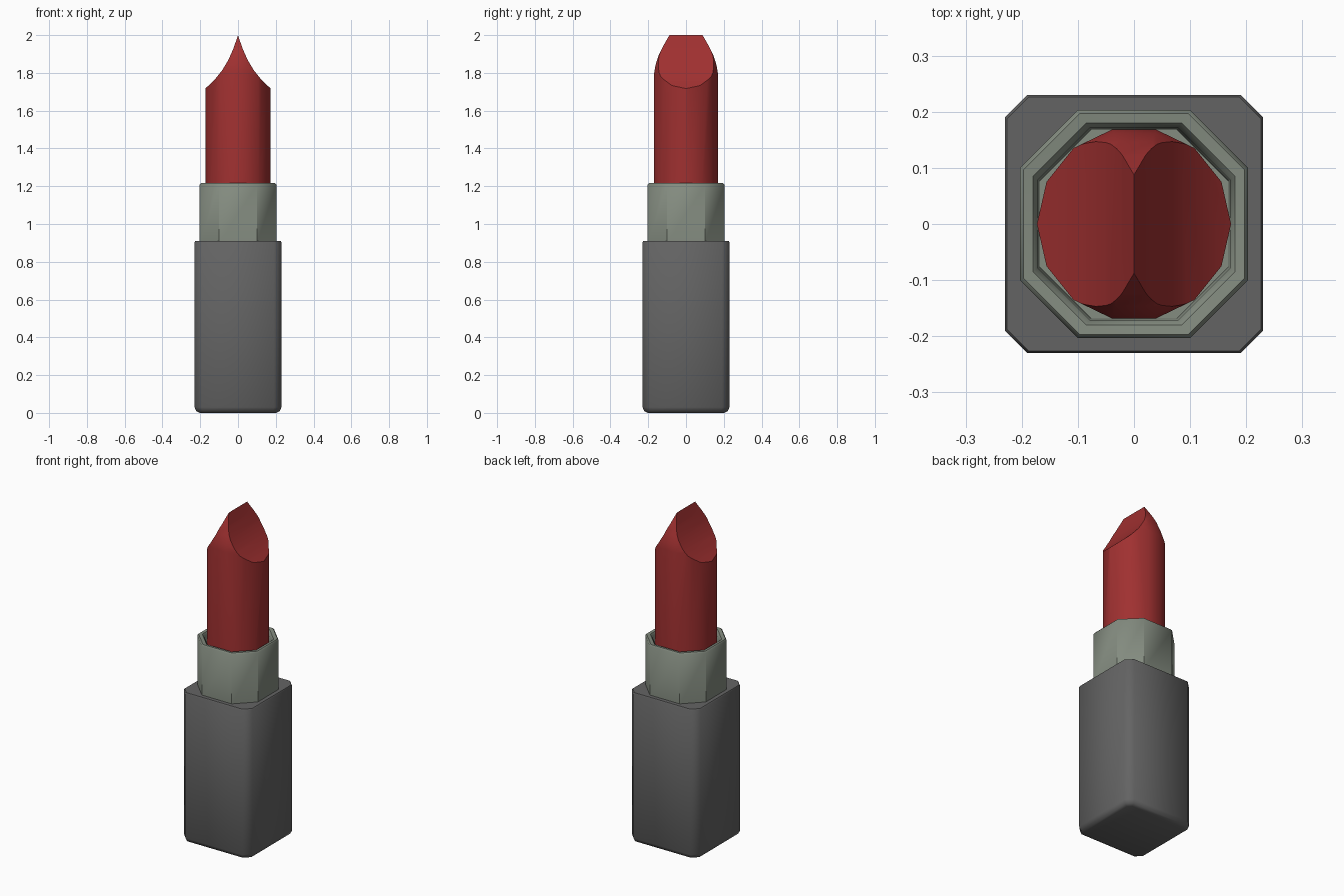
import bpy
import bmesh
import math

if "Cube" in bpy.data.objects:
    bpy.data.objects.remove(bpy.data.objects["Cube"])


def material(name, rgb):
    m = bpy.data.materials.new(name)
    m.diffuse_color = (*rgb, 1)
    m.use_nodes = True
    m.node_tree.nodes["Principled BSDF"].inputs["Base Color"].default_value = m.diffuse_color
    return m


def chamfered_square(half, flat, z):
    """Eight points: a square of the given half width with cut corners."""
    pts = [(half, -flat), (half, flat), (flat, half), (-flat, half),
           (-half, flat), (-half, -flat), (-flat, -half), (flat, -half)]
    return [(x, y, z) for x, y in pts]


def circle(radius, z, sides=14):
    return [(radius * math.cos(2 * math.pi * i / sides),
             radius * math.sin(2 * math.pi * i / sides), z) for i in range(sides)]


def loft(name, rings, mat):
    """Skin a stack of matching rings and cap both ends."""
    bm = bmesh.new()
    loops = [[bm.verts.new(p) for p in ring] for ring in rings]
    for a, b in zip(loops, loops[1:]):
        for i in range(len(a)):
            j = (i + 1) % len(a)
            bm.faces.new((a[i], a[j], b[j], b[i]))
    bm.faces.new(loops[0][::-1])
    bm.faces.new(loops[-1])
    bmesh.ops.recalc_face_normals(bm, faces=bm.faces)
    mesh = bpy.data.meshes.new(name)
    bm.to_mesh(mesh)
    bm.free()
    mesh.materials.append(mat)
    obj = bpy.data.objects.new(name, mesh)
    bpy.context.collection.objects.link(obj)
    return obj


def smooth(obj, degrees):
    bpy.ops.object.select_all(action='DESELECT')
    obj.select_set(True)
    bpy.context.view_layer.objects.active = obj
    bpy.ops.object.shade_smooth_by_angle(angle=math.radians(degrees))


red = material("lipstick red", (0.35, 0.03, 0.03))
grey = material("dark grey", (0.127, 0.127, 0.127))
silver = material("greenish silver", (0.23, 0.262, 0.216))

# Square base with cut corners and a softened bottom edge
base = loft("base", [chamfered_square(0.202, 0.180, 0.0),
                     chamfered_square(0.220, 0.187, 0.008),
                     chamfered_square(0.230, 0.190, 0.03),
                     chamfered_square(0.230, 0.190, 0.904),
                     chamfered_square(0.226, 0.188, 0.911)], grey)
smooth(base, 50)

# Eight-sided sleeve, open at the top with a sloping rim
sleeve = loft("sleeve", [chamfered_square(0.203, 0.100, 0.90),
                         chamfered_square(0.203, 0.100, 1.208),
                         chamfered_square(0.197, 0.097, 1.216),
                         chamfered_square(0.180, 0.085, 1.214),
                         chamfered_square(0.171, 0.079, 1.200),
                         chamfered_square(0.168, 0.077, 1.12)], silver)
smooth(sleeve, 40)

# Lipstick stick: tapered round bar
bullet = loft("lipstick", [circle(r, z) for r, z in (
    (0.173, 1.05), (0.173, 1.80), (0.166, 1.84), (0.150, 1.89),
    (0.125, 1.94), (0.090, 2.00), (0.078, 2.02))], red)

# Concave scoops on both sides, meeting in a ridge along y
side = [(0.25, 1.00), (0.25, 1.66), (0.172, 1.718), (0.125, 1.762),
        (0.085, 1.812), (0.050, 1.870), (0.022, 1.935)]
outline = side + [(0, 2.0)] + [(-x, z) for x, z in reversed(side)]
cutter = loft("scoop_cutter", [[(x, y, z) for x, z in outline] for y in (-0.3, 0.3)], red)
cutter.hide_render = True
mod = bullet.modifiers.new("scoops", 'BOOLEAN')
mod.operation = 'INTERSECT'
mod.solver = 'EXACT'
mod.object = cutter
bpy.context.view_layer.objects.active = bullet
bpy.ops.object.modifier_apply(modifier=mod.name)
bpy.data.objects.remove(cutter)
smooth(bullet, 30)
